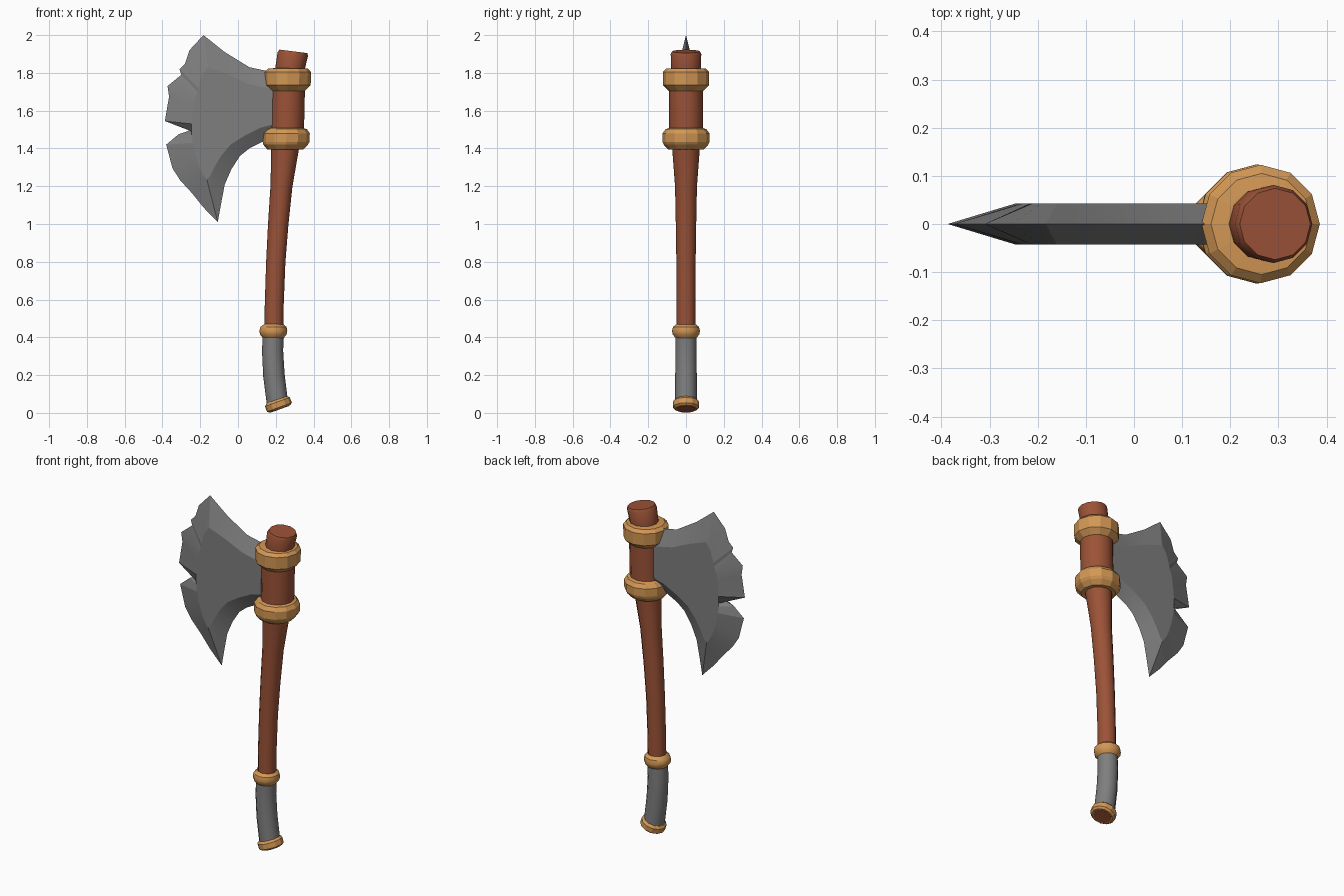
import bpy, bmesh, math


def material(name, rgb):
    m = bpy.data.materials.new(name)
    m.diffuse_color = (*rgb, 1)
    return m


WOOD = material("red_brown_wood", (0.33, 0.085, 0.038))
BRASS = material("warm_brass", (0.65, 0.31, 0.09))
STEEL = material("grey_steel", (0.21, 0.21, 0.21))


def finish(name, bm, mat, angle):
    bmesh.ops.recalc_face_normals(bm, faces=bm.faces)
    me = bpy.data.meshes.new(name)
    bm.to_mesh(me)
    bm.free()
    me.materials.append(mat)
    ob = bpy.data.objects.new(name, me)
    bpy.context.collection.objects.link(ob)
    if angle:
        bpy.ops.object.select_all(action='DESELECT')
        ob.select_set(True)
        bpy.context.view_layer.objects.active = ob
        bpy.ops.object.shade_smooth_by_angle(angle=math.radians(angle))
    return ob


def tube(name, sections, mat, sides=12, angle=0):
    """Loft round sections (x, z, radius, tilt in degrees), capped at both ends."""
    bm = bmesh.new()
    rings = []
    for x, z, r, tilt in sections:
        t = math.radians(tilt)
        ring = []
        for i in range(sides):
            a = 2 * math.pi * i / sides
            u = r * math.cos(a)
            ring.append(bm.verts.new((x + u * math.cos(t), r * math.sin(a), z + u * math.sin(t))))
        rings.append(ring)
    for a, b in zip(rings, rings[1:]):
        for i in range(sides):
            j = (i + 1) % sides
            bm.faces.new((a[i], a[j], b[j], b[i]))
    bm.faces.new(rings[0])
    bm.faces.new(rings[-1])
    return finish(name, bm, mat, angle)


# Curved wooden shaft, swelling towards the head
tube("shaft", [(.19, .42, .050, 0), (.191, .55, .050, 0), (.20, .80, .051, -2),
               (.213, 1.0, .054, -4), (.23, 1.2, .058, -4), (.25, 1.41, .074, -4)],
     WOOD, angle=35)
tube("head_core", [(.257, 1.42, .090, 0), (.262, 1.60, .090, 0), (.264, 1.75, .091, 0)],
     WOOD, angle=35)
tube("shaft_top", [(.272, 1.76, .076, -3), (.275, 1.82, .078, -4), (.290, 1.90, .081, -7),
                   (.293, 1.914, .074, -7)], WOOD, angle=35)

# Head bands
tube("lower_band", [(.250, 1.395, .095, 0), (.252, 1.42, .118, 0), (.255, 1.435, .124, 0),
                    (.256, 1.48, .124, 0), (.257, 1.502, .108, 0), (.257, 1.508, .090, 0)], BRASS)
tube("upper_band", [(.263, 1.705, .091, 0), (.263, 1.735, .122, 0), (.263, 1.805, .123, 0),
                    (.265, 1.822, .105, 0), (.266, 1.825, .075, 0)], BRASS)

# Grip with collar and tilted pommel
tube("grip", [(.187, .41, .056, 0), (.183, .33, .056, 2), (.190, .20, .057, 8),
              (.207, .065, .058, 20)], STEEL, angle=35)
tube("grip_collar", [(.187, .397, .055, 0), (.187, .415, .070, 0), (.187, .435, .074, 0),
                     (.188, .455, .069, 0), (.188, .470, .050, 0)], BRASS, angle=35)
tube("pommel", [(.223, .021, .058, 20), (.219, .030, .070, 20), (.209, .058, .070, 20),
                (.205, .070, .058, 20)], BRASS)
tube("pommel_cap", [(.2235, .0195, .050, 20), (.222, .024, .050, 20)], WOOD)

# Blade: each row is a sharp outline point (x, z) and the matching flat-face point (x, z)
BLADE = [
    (.20, 1.80, .20, 1.71), (.06, 1.83, .06, 1.74), (-.07, 1.91, -.05, 1.79),
    (-.183, 2.0, -.16, 1.83), (-.257, 1.92, -.19, 1.79), (-.28, 1.85, -.205, 1.74),
    (-.31, 1.82, -.21, 1.72), (-.30, 1.79, -.215, 1.70), (-.373, 1.73, -.23, 1.66),
    (-.365, 1.675, -.235, 1.62), (-.387, 1.545, -.245, 1.53), (-.257, 1.495, -.245, 1.49),
    (-.315, 1.475, -.245, 1.47), (-.38, 1.42, -.24, 1.43), (-.347, 1.295, -.225, 1.36),
    (-.305, 1.23, -.205, 1.30), (-.245, 1.165, -.185, 1.26), (-.185, 1.09, -.175, 1.245),
    (-.107, 1.01, -.165, 1.235), (-.09, 1.105, -.15, 1.25), (-.07, 1.21, -.125, 1.30),
    (-.035, 1.29, -.09, 1.36), (.01, 1.36, -.04, 1.42), (.06, 1.40, .04, 1.47),
    (.14, 1.44, .12, 1.51), (.20, 1.46, .20, 1.53)]
bm = bmesh.new()
edge = [bm.verts.new((p[0], 0, p[1])) for p in BLADE]
for side in (-1, 1):
    flat = [bm.verts.new((p[2], side * .043, p[3])) for p in BLADE]
    bm.faces.new(flat)
    for i in range(len(BLADE)):
        j = (i + 1) % len(BLADE)
        bm.faces.new((edge[i], edge[j], flat[j], flat[i]))
finish("blade", bm, STEEL, 15)
